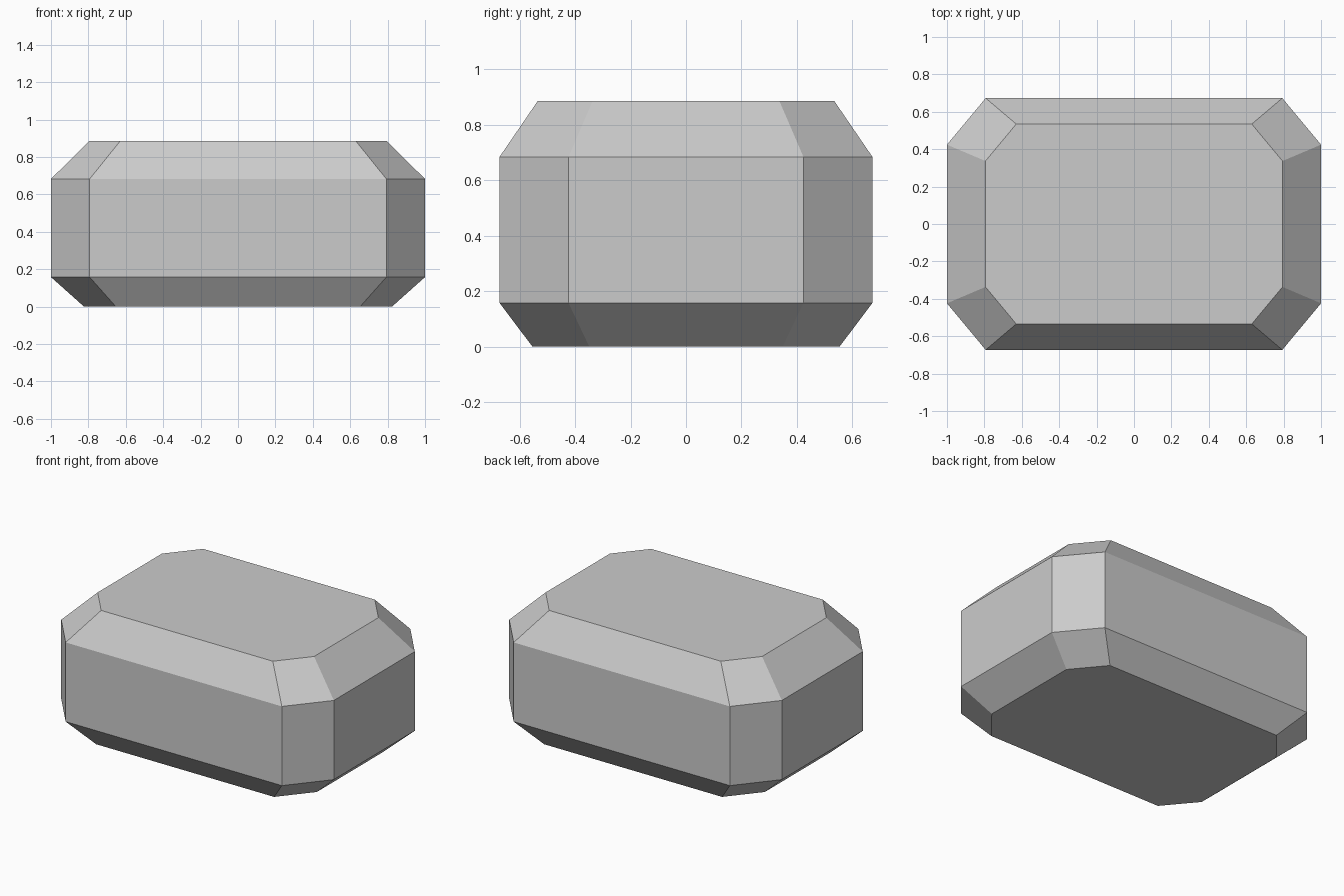
import bpy
import bmesh

cube = bpy.data.objects.get("Cube")
if cube:
    bpy.data.objects.remove(cube, do_unlink=True)

# Plain grey stone
grey = bpy.data.materials.new("stone_grey")
grey.use_nodes = True
colour = (0.6, 0.6, 0.6, 1)
grey.diffuse_color = colour
grey.node_tree.nodes["Principled BSDF"].inputs["Base Color"].default_value = colour

# Octagonal outline with chamfered corners: one quadrant, mirrored around
quadrant = [(1.0, 0.424), (0.793, 0.673)]
outline = (quadrant
           + [(-x, y) for x, y in reversed(quadrant)]
           + [(-x, -y) for x, y in quadrant]
           + [(x, -y) for x, y in reversed(quadrant)])

# Height and scale of each ring: base, lower girdle, upper girdle, crown
rings = [(0.0, 0.823), (0.158, 1.0), (0.683, 1.0), (0.886, 0.794)]

bm = bmesh.new()
loops = [[bm.verts.new((x * s, y * s, z)) for x, y in outline] for z, s in rings]
for low, high in zip(loops, loops[1:]):
    for i in range(len(outline)):
        j = (i + 1) % len(outline)
        bm.faces.new((low[i], low[j], high[j], high[i]))
bm.faces.new(loops[-1])
bm.faces.new(list(reversed(loops[0])))
bmesh.ops.recalc_face_normals(bm, faces=bm.faces)

mesh = bpy.data.meshes.new("faceted_block")
bm.to_mesh(mesh)
bm.free()
mesh.materials.append(grey)
block = bpy.data.objects.new("faceted_block", mesh)
bpy.context.collection.objects.link(block)
